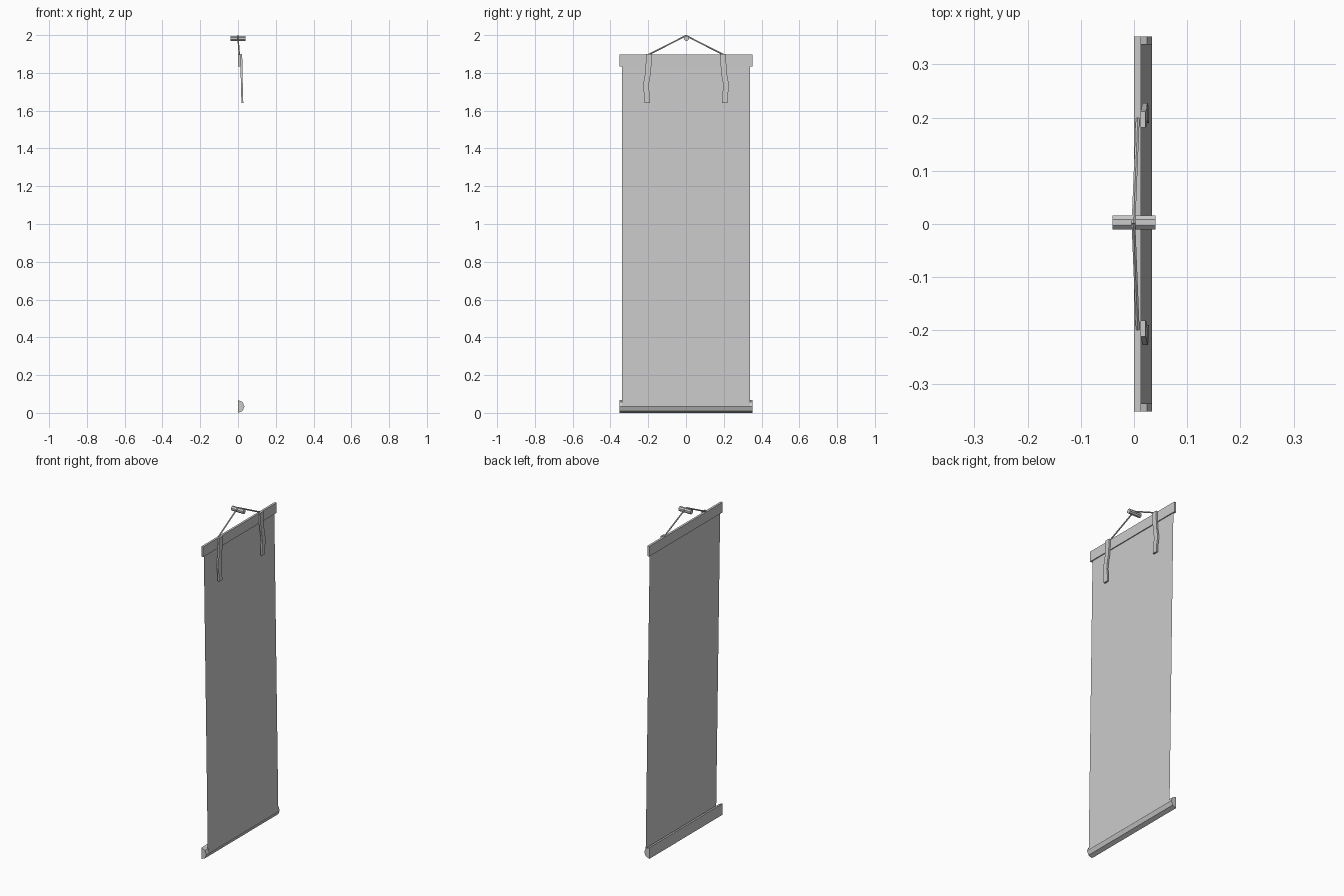
import bpy, bmesh, math
from mathutils import Vector

if "Cube" in bpy.data.objects:
    bpy.data.objects.remove(bpy.data.objects["Cube"])

grey = bpy.data.materials.new("plain grey")
grey.use_nodes = True
GREY = (0.6, 0.6, 0.6, 1)
grey.diffuse_color = GREY
grey.node_tree.nodes["Principled BSDF"].inputs["Base Color"].default_value = GREY


def loft(name, rings, cap=True):
    """Skin a list of matching closed rings into one flat-shaded object."""
    bm = bmesh.new()
    loops = [[bm.verts.new(p) for p in ring] for ring in rings]
    n = len(loops[0])
    for a, b in zip(loops, loops[1:]):
        for i in range(n):
            j = (i + 1) % n
            bm.faces.new((a[i], a[j], b[j], b[i]))
    if cap:
        bm.faces.new(loops[0])
        bm.faces.new(loops[-1])
    bmesh.ops.recalc_face_normals(bm, faces=bm.faces)
    mesh = bpy.data.meshes.new(name)
    bm.to_mesh(mesh)
    bm.free()
    mesh.materials.append(grey)
    obj = bpy.data.objects.new(name, mesh)
    bpy.context.collection.objects.link(obj)
    return obj


def bar(name, profile, half):
    """Extrude an (x, z) profile along y."""
    return loft(name, [[(x, y, z) for x, z in profile] for y in (-half, half)])


# Flat top rail
bar("top_rail", [(0, 1.835), (0.013, 1.835), (0.013, 1.897), (0, 1.897)], 0.352)

# Half-round bottom rail, flat at the back
R = 0.034
bar("bottom_rail", [(R * math.cos(a), R + R * math.sin(a))
                    for a in (math.radians(d) for d in range(-90, 91, 45))], 0.352)

# Thin hanging sheet, leaning out to the front of the bottom rail
bm = bmesh.new()
bm.faces.new([bm.verts.new(p) for p in (
    (0.034, -0.338, 0.036), (0.034, 0.338, 0.036),
    (0.007, 0.338, 1.86), (0.007, -0.338, 1.86))])
mesh = bpy.data.meshes.new("sheet")
bm.to_mesh(mesh)
bm.free()
mesh.materials.append(grey)
bpy.context.collection.objects.link(bpy.data.objects.new("sheet", mesh))


def rod(name, start, end, radius, sides):
    """Round rod between two points."""
    start, end = Vector(start), Vector(end)
    turn = (end - start).to_track_quat('Z', 'Y')
    ring = [turn @ Vector((radius * math.cos(t), radius * math.sin(t), 0))
            for t in (math.tau * (i + 0.5) / sides for i in range(sides))]
    return loft(name, [[p + v for v in ring] for p in (start, end)])


# Wall peg
rod("peg", (-0.04, 0.003, 1.983), (0.04, 0.003, 1.983), 0.014, 8)

# Strap centre line: x, y, z from top to bottom
STRAP = [(0.006, 0.197, 1.9), (0.017, 0.196, 1.9), (0.018, 0.198, 1.85),
         (0.019, 0.201, 1.80), (0.020, 0.210, 1.75), (0.021, 0.212, 1.72),
         (0.022, 0.206, 1.68), (0.023, 0.205, 1.64)]

for side, label in ((-1, "right"), (1, "left")):
    # Hanging cord
    rod("cord_" + label, (-0.001, 0, 1.997), (0.007, side * 0.198, 1.897), 0.004, 6)
    # Dangling strap
    w, t = 0.015, 0.005
    loft("strap_" + label, [[(x - t, side * (y - w), z), (x + t, side * (y - w), z),
                             (x + t, side * (y + w), z), (x - t, side * (y + w), z)]
                            for x, y, z in STRAP[1:]])
